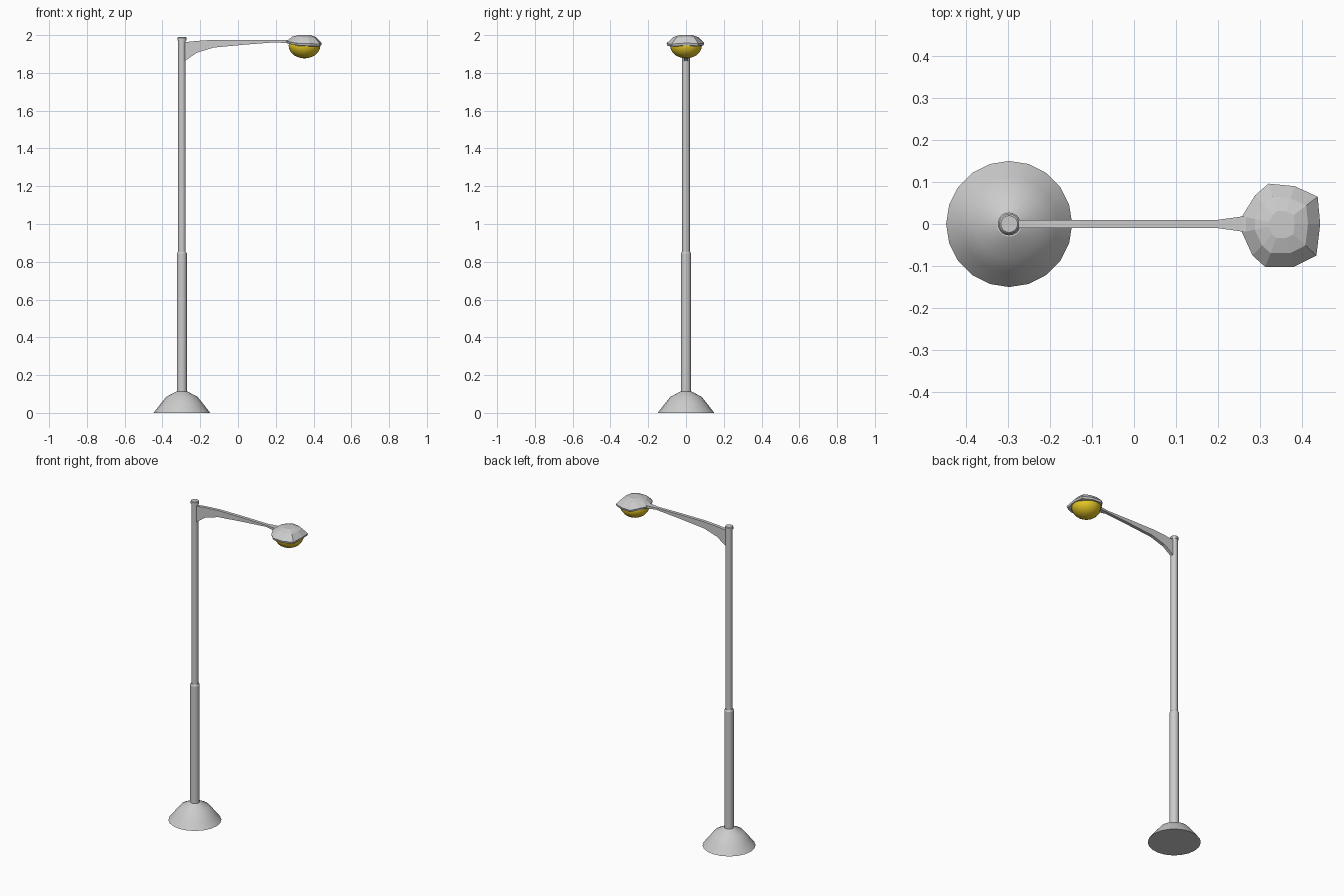
import bpy, bmesh, math

if "Cube" in bpy.data.objects:
    bpy.data.objects.remove(bpy.data.objects["Cube"])

POLE_X, HEAD_X = -0.297, 0.352


def finish(bm, name, smooth=False):
    bmesh.ops.remove_doubles(bm, verts=bm.verts, dist=0.0002)
    bmesh.ops.recalc_face_normals(bm, faces=bm.faces)
    me = bpy.data.meshes.new(name)
    bm.to_mesh(me)
    bm.free()
    ob = bpy.data.objects.new(name, me)
    bpy.context.collection.objects.link(ob)
    if smooth:
        bpy.ops.object.select_all(action='DESELECT')
        ob.select_set(True)
        bpy.context.view_layer.objects.active = ob
        bpy.ops.object.shade_smooth_by_angle(angle=math.radians(25))
    return ob


def loft(name, rings, smooth=False):
    """Skin a stack of equal-length rings and cap both ends."""
    bm = bmesh.new()
    vs = [[bm.verts.new(p) for p in r] for r in rings]
    n = len(vs[0])
    for a, b in zip(vs, vs[1:]):
        for i in range(n):
            j = (i + 1) % n
            bm.faces.new((a[i], a[j], b[j], b[i]))
    bm.faces.new(vs[0])
    bm.faces.new(vs[-1])
    return finish(bm, name, smooth)


def turned(name, profile, x, sides=20, smooth=True):
    """Revolve (radius, z) points about a vertical axis."""
    ang = [2 * math.pi * i / sides for i in range(sides)]
    return loft(name, [[(x + r * math.cos(a), r * math.sin(a), z) for a in ang]
                       for r, z in profile], smooth)


# Base and stepped pole
turned("base", [(0.15, 0), (0.115, 0.045), (0.083, 0.085), (0.03, 0.113)], POLE_X)
turned("lower_pole", [(0.027, 0.10), (0.027, 0.843), (0.022, 0.852)], POLE_X)
turned("upper_pole", [(0.02, 0.84), (0.02, 1.975)], POLE_X)
turned("pole_cap", [(0.024, 1.972), (0.024, 1.986), (0.02, 1.99)], POLE_X)

# Tapered bracket arm: x, bottom z, top z, half width
arm = [(-0.285, 1.86, 1.962, 0.01), (-0.22, 1.906, 1.969, 0.01),
       (-0.13, 1.934, 1.975, 0.01), (0.03, 1.949, 1.975, 0.01),
       (0.20, 1.962, 1.973, 0.01), (0.258, 1.957, 1.974, 0.018),
       (0.32, 1.962, 1.985, 0.005)]
loft("arm", [[(x, -w, lo), (x, w, lo), (x, w, hi), (x, -w, hi)]
             for x, lo, hi, w in arm])

# Faceted lamp hood: irregular outline (x, y, rim height) shrunk towards the crown
outline = [(0.257, -0.02, 1.968), (0.282, -0.075, 1.963), (0.312, -0.102, 1.957),
           (0.38, -0.102, 1.955), (0.434, -0.075, 1.953), (0.443, 0.0, 1.958),
           (0.437, 0.065, 1.955), (0.382, 0.09, 1.957), (0.32, 0.096, 1.958),
           (0.288, 0.068, 1.965), (0.257, 0.018, 1.968)]


def hood_ring(scale, rise, lift=0.0):
    return [(HEAD_X + (x - HEAD_X) * scale, y * scale, z + (2.0 - z) * rise + lift)
            for x, y, z in outline]


loft("lamp_hood", [hood_ring(0.85, 0, -0.014), hood_ring(0.97, 0, -0.012),
                   hood_ring(1.0, 0), hood_ring(0.68, 0.74), hood_ring(0.33, 1.0)])

# Yellow bulb bowl
bowl = []
for i in range(8):
    a = math.radians(88 * i / 7)
    bowl.append((0.084 * math.cos(a), 1.945 - 0.068 * math.sin(a)))
bulb = turned("bulb", [(0.08, 1.962)] + bowl, HEAD_X, 16)
mat = bpy.data.materials.new("yellow_light")
mat.diffuse_color = (0.8, 0.58, 0.02, 1)
mat.use_nodes = True
mat.node_tree.nodes["Principled BSDF"].inputs["Base Color"].default_value = mat.diffuse_color
bulb.data.materials.append(mat)
